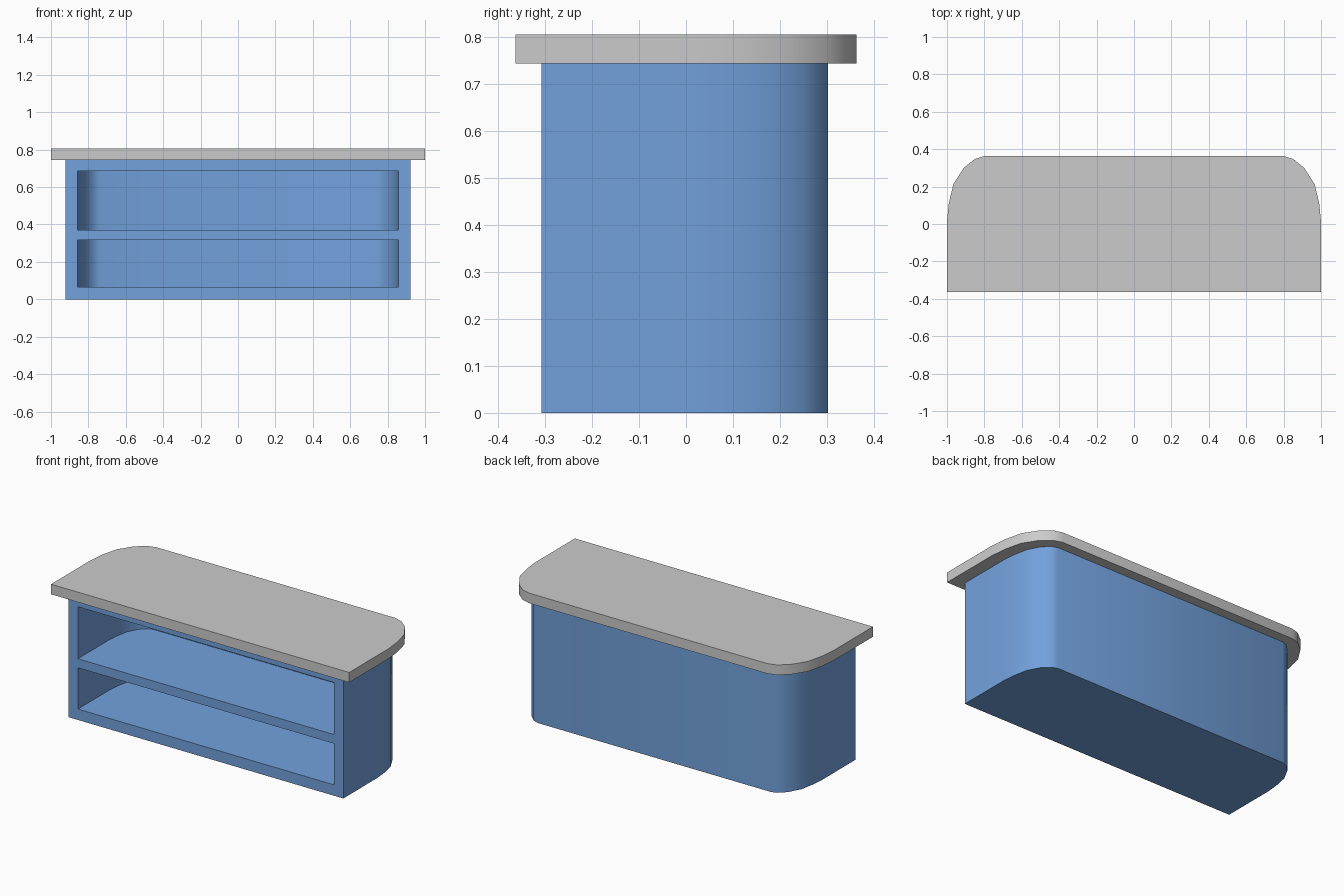
import bpy
import bmesh
import math

if "Cube" in bpy.data.objects:
    bpy.data.objects.remove(bpy.data.objects["Cube"])

# Rounded corner as fractions of corner size: (inset from side, inset from back)
CORNER = [(0, 1), (0.05, 0.72), (0.17, 0.43), (0.45, 0.18), (0.74, 0.045), (1, 0)]


def slab(name, hx, y0, y1, z0, z1, dx, dy):
    """Prism with a square front and two rounded rear corners."""
    right = [(hx - u * dx, y1 - v * dy) for u, v in CORNER]
    half = [(hx, y0)] + right
    outline = half + [(-x, y) for x, y in reversed(half)]
    bm = bmesh.new()
    base = bm.faces.new([bm.verts.new((x, y, z0)) for x, y in outline])
    top = bmesh.ops.extrude_face_region(bm, geom=[base])["geom"]
    for v in top:
        if isinstance(v, bmesh.types.BMVert):
            v.co.z = z1
    bmesh.ops.recalc_face_normals(bm, faces=bm.faces)
    mesh = bpy.data.meshes.new(name)
    bm.to_mesh(mesh)
    bm.free()
    obj = bpy.data.objects.new(name, mesh)
    bpy.context.collection.objects.link(obj)
    return obj


def activate(obj):
    bpy.ops.object.select_all(action='DESELECT')
    obj.select_set(True)
    bpy.context.view_layer.objects.active = obj


# Grey counter top
counter_top = slab("counter_top", 1.0, -0.363, 0.363, 0.745, 0.806, 0.2, 0.35)

# Blue cabinet body
body = slab("cabinet_body", 0.922, -0.308, 0.303, 0, 0.745, 0.14, 0.29)
blue = bpy.data.materials.new("blue")
blue.diffuse_color = (0.17, 0.36, 0.72, 1)
blue.use_nodes = True
blue.node_tree.nodes["Principled BSDF"].inputs["Base Color"].default_value = blue.diffuse_color
body.data.materials.append(blue)

# Two open shelf bays cut from the front
for name, z0, z1 in [("lower_bay", 0.066, 0.316), ("upper_bay", 0.371, 0.686)]:
    cutter = slab(name, 0.858, -0.5, 0.242, z0, z1, 0.12, 0.25)
    cutter.hide_render = True
    cutter.data.materials.append(blue)
    mod = body.modifiers.new(name, 'BOOLEAN')
    mod.operation = 'DIFFERENCE'
    mod.solver = 'EXACT'
    mod.object = cutter
    activate(body)
    bpy.ops.object.modifier_apply(modifier=mod.name)
    bpy.data.objects.remove(cutter)

# Smooth the rounded corners, keep crisp edges
for obj in (counter_top, body):
    activate(obj)
    bpy.ops.object.shade_smooth_by_angle(angle=math.radians(35))
